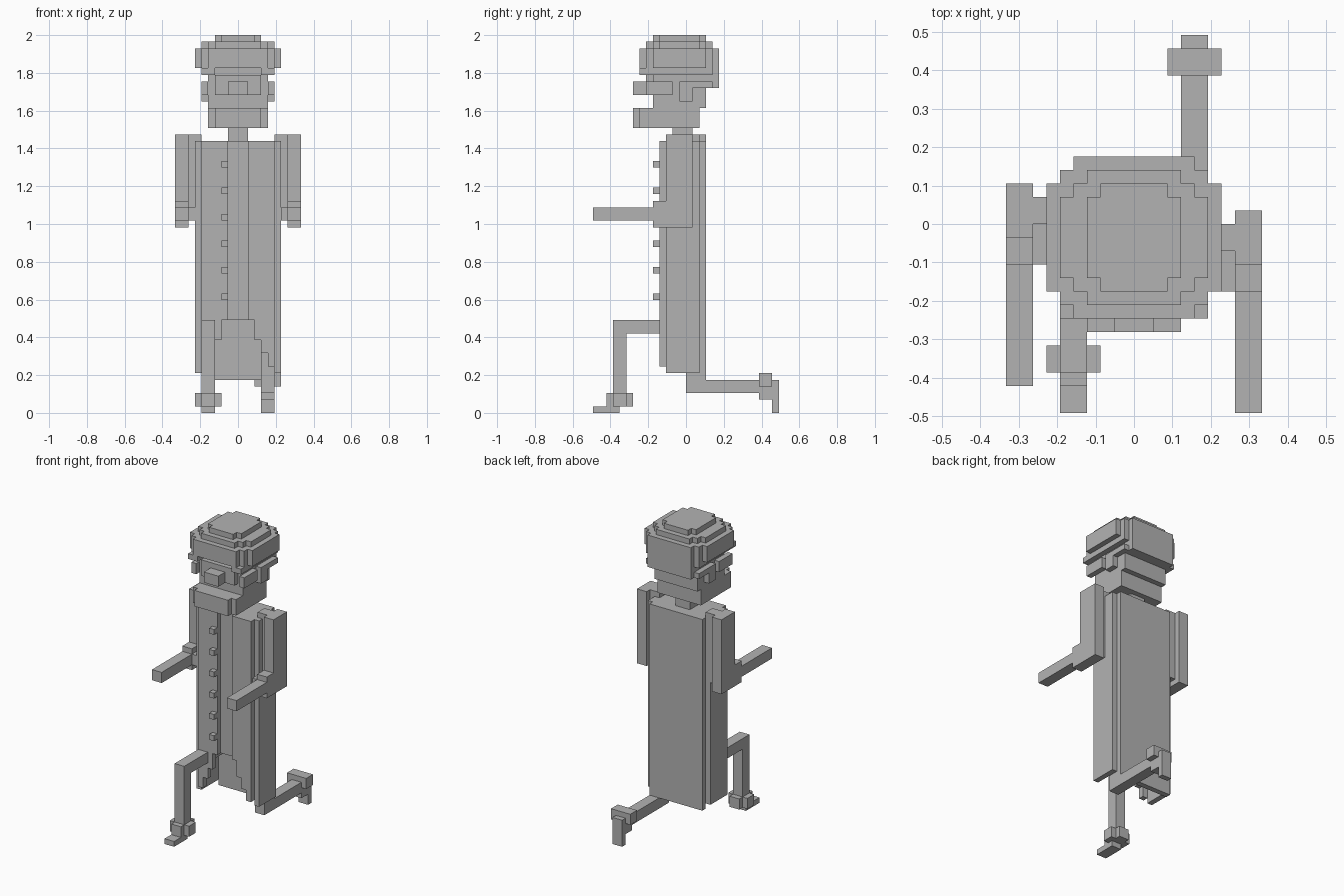
import bpy
import bmesh
from mathutils import Matrix, Vector

default = bpy.data.objects.get("Cube")
if default:
    bpy.data.objects.remove(default, do_unlink=True)

# Model size in blocks, and the size of one block
WIDTH, DEPTH, HEIGHT = 19, 28, 57
BLOCK = 2 / HEIGHT

stone = bpy.data.materials.new("plain grey")
stone.use_nodes = True
grey = (0.45, 0.45, 0.45, 1)
stone.diffuse_color = grey
stone.node_tree.nodes["Principled BSDF"].inputs["Base Color"].default_value = grey


def cuboid(name, x, y, z):
    """Add one box whose extents are given in blocks."""
    low = Vector((x[0] - WIDTH / 2, y[0] - DEPTH / 2, z[0])) * BLOCK
    high = Vector((x[1] - WIDTH / 2, y[1] - DEPTH / 2, z[1])) * BLOCK
    mesh = bpy.data.meshes.new(name)
    bm = bmesh.new()
    bmesh.ops.create_cube(bm, size=1, matrix=Matrix.LocRotScale((low + high) / 2, None, high - low))
    bm.to_mesh(mesh)
    bm.free()
    mesh.materials.append(stone)
    bpy.context.collection.objects.link(bpy.data.objects.new(name, mesh))


def centred(name, inset, y, z):
    """Add a box that spans the width, less an equal inset on both sides."""
    cuboid(name, (inset, WIDTH - inset), y, z)


def pair(name, x, y, z):
    """Add a box on the left and its mirror image on the right."""
    cuboid("left_" + name, x, y, z)
    cuboid("right_" + name, (WIDTH - x[1], WIDTH - x[0]), y, z)


def rounded_layer(name, inset, front, back, z, steps):
    """Stack nested boxes into a layer with stepped corners."""
    for step in range(steps + 1):
        centred(name, inset + step, (front + steps - step, back - steps + step), z)


# Coat: solid torso above, open shell below the hem
centred("torso", inset=4, y=(11, 16), z=(14, 41))
centred("coat_back", inset=4, y=(16, 17), z=(5, 41))
pair("coat_side", x=(15, 16), y=(11, 16), z=(6, 41))
for column, hem in enumerate((14, 11, 9, 7)):
    pair("coat_front_strip", x=(11 + column, 12 + column), y=(10, 11), z=(hem, 41))
for row in range(6):
    bottom = 17 + 4 * row
    cuboid("coat_button", x=(7, 8), y=(9, 10), z=(bottom, bottom + 1))

# Arms: the right one sits further back than the left
for side, shift in (("left", 0), ("right", 2)):
    def arm_part(name, x, y, z):
        if side == "right":
            x = (WIDTH - x[1], WIDTH - x[0])
        cuboid(side + "_" + name, x, (y[0] + shift, y[1] + shift), z)

    arm_part("upper_arm", x=(17, 19), y=(11, 15), z=(28, 42))
    arm_part("elbow", x=(17, 19), y=(9, 11), z=(28, 32))
    arm_part("forearm", x=(17, 19), y=(0, 9), z=(29, 31))
    arm_part("inner_sleeve", x=(16, 17), y=(12, 14), z=(29, 42))
    arm_part("inner_cuff", x=(16, 17), y=(9, 12), z=(29, 31))
    arm_part("shoulder_bridge", x=(15, 16), y=(12, 14), z=(41, 42))

# Front leg, stepping forward
cuboid("front_thigh", x=(4, 6), y=(3, 15), z=(12, 14))
cuboid("front_shin", x=(4, 6), y=(3, 5), z=(1, 12))
cuboid("front_ankle_wide", x=(3, 7), y=(3, 5), z=(1, 3))
cuboid("front_ankle_long", x=(4, 6), y=(2, 6), z=(1, 3))
cuboid("front_foot", x=(4, 6), y=(0, 4), z=(0, 1))

# Rear leg, trailing behind
cuboid("rear_thigh", x=(13, 15), y=(14, 16), z=(3, 14))
cuboid("rear_shin", x=(13, 15), y=(16, 25), z=(3, 5))
cuboid("rear_ankle_wide", x=(12, 16), y=(25, 27), z=(4, 6))
cuboid("rear_ankle_tall", x=(13, 15), y=(25, 27), z=(2, 4))
cuboid("rear_foot", x=(13, 15), y=(27, 28), z=(0, 5))

# Neck, jaw and face
centred("neck", inset=8, y=(12, 15), z=(41, 43))
centred("jaw", inset=5, y=(7, 16), z=(43, 46))
centred("chin", inset=6, y=(6, 7), z=(43, 46))
centred("head", inset=5, y=(9, 17), z=(46, 52))
centred("cheeks", inset=6, y=(8, 9), z=(48, 51))
centred("nose", inset=8, y=(6, 8), z=(48, 50))
pair("temple", x=(14, 15), y=(8, 12), z=(48, 50))
pair("ear", x=(14, 15), y=(13, 15), z=(47, 50))

# Hair: stepped crown, fringe and back
rounded_layer("crown_top", inset=6, front=9, back=17, z=(56, 57), steps=1)
rounded_layer("crown_upper", inset=4, front=8, back=18, z=(55, 56), steps=2)
rounded_layer("crown_wide", inset=3, front=7, back=19, z=(52, 55), steps=2)
pair("fringe", x=(13, 15), y=(7, 9), z=(51, 52))
pair("side_hair", x=(14, 15), y=(9, 18), z=(51, 52))
centred("back_hair", inset=5, y=(17, 19), z=(49, 52))
pair("back_lock", x=(14, 15), y=(15, 18), z=(49, 50))
